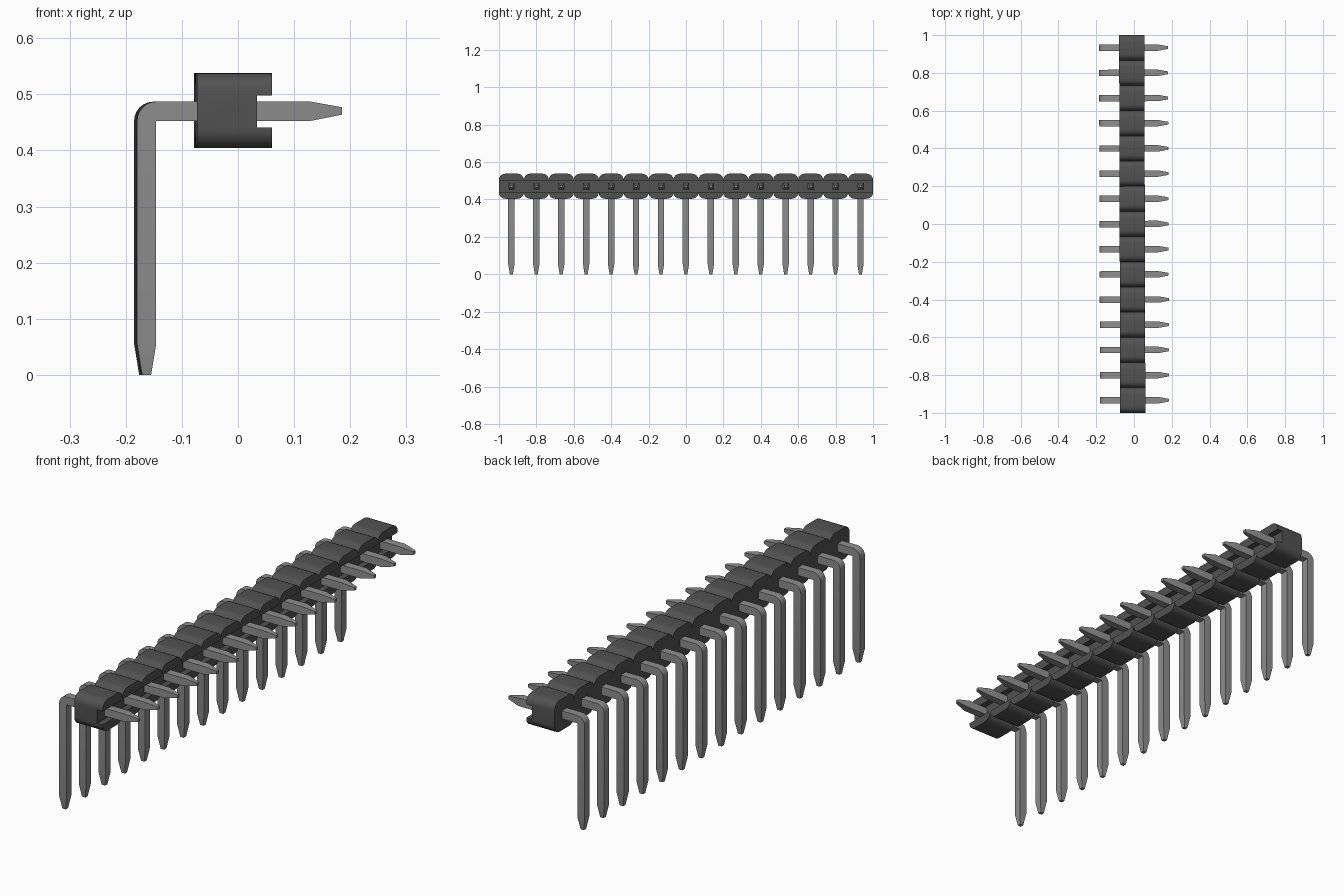
import bpy, bmesh, math

if "Cube" in bpy.data.objects:
    bpy.data.objects.remove(bpy.data.objects["Cube"])

COUNT, PITCH = 15, 2 / 15
YAW = 0.0028                        # the row sits very slightly turned


def material(name, value):
    m = bpy.data.materials.new(name)
    m.use_nodes = True
    colour = (value, value, value, 1)
    m.diffuse_color = colour
    m.node_tree.nodes["Principled BSDF"].inputs["Base Color"].default_value = colour
    return m


def finish(name, bm, mat):
    bmesh.ops.remove_doubles(bm, verts=bm.verts, dist=1e-5)
    bmesh.ops.recalc_face_normals(bm, faces=bm.faces)
    mesh = bpy.data.meshes.new(name)
    bm.to_mesh(mesh)
    bm.free()
    mesh.materials.append(mat)
    ob = bpy.data.objects.new(name, mesh)
    ob.rotation_euler.z = YAW
    bpy.context.collection.objects.link(ob)
    return ob


def smooth(ob):
    bpy.ops.object.select_all(action='DESELECT')
    ob.select_set(True)
    bpy.context.view_layer.objects.active = ob
    bpy.ops.object.shade_smooth_by_angle(angle=math.radians(30))


plastic = material("dark grey plastic", 0.085)
metal = material("grey metal", 0.27)

# Housing: scalloped outline in the y-z plane, extruded along x
X0, X1, Z0, Z1, R = -0.076, 0.0575, 0.404, 0.538, 0.034
STEPS = 6
bump = []                           # one rounded top: (y offset, height below top)
for i in range(STEPS + 1):
    a = math.pi / 2 * i / STEPS
    bump.append((-PITCH / 2 + R * (1 - math.cos(a)), R * (1 - math.sin(a))))
bump += [(-y, d) for y, d in reversed(bump)]

top, bottom = [], []
for c in range(COUNT):
    yc = -1 + PITCH * (c + 0.5)
    for k, (dy, d) in enumerate(bump):
        if c and k == 0:
            continue                # shared valley point
        top.append((yc + dy, Z1 - d))
        bottom.append((yc + dy, Z0 + d))
outline = top + bottom[::-1]

bm = bmesh.new()
face = bm.faces.new([bm.verts.new((X0, y, z)) for y, z in outline])
grown = bmesh.ops.extrude_face_region(bm, geom=[face])["geom"]
bmesh.ops.translate(bm, vec=(X1 - X0, 0, 0),
                    verts=[v for v in grown if isinstance(v, bmesh.types.BMVert)])
housing = finish("housing", bm, plastic)

# Slot running along the front of the housing
bm = bmesh.new()
bmesh.ops.create_cube(bm, size=1)
bmesh.ops.scale(bm, vec=(0.1, 2.2, 0.057), verts=bm.verts)
bmesh.ops.translate(bm, vec=(0.0315 + 0.05, 0, 0.4695), verts=bm.verts)
cutter = finish("slot_cutter", bm, plastic)
cutter.hide_render = True
mod = housing.modifiers.new("slot", 'BOOLEAN')
mod.operation, mod.object, mod.solver = 'DIFFERENCE', cutter, 'EXACT'
bpy.context.view_layer.objects.active = housing
bpy.ops.object.modifier_apply(modifier=mod.name)
bpy.data.objects.remove(cutter)
smooth(housing)

# Bent square pin: rings of (outer xz, inner xz, half width in y)
H = 0.017
XO, XI, ZI, ZO = -0.1825, -0.1485, 0.453, 0.487
BEND = 0.034
rings = [((-0.1735, 0), (-0.1575, 0), 0.008),
         ((XO, 0.055), (XI, 0.055), H)]
for i in range(7):
    a = math.pi / 2 * i / 6
    rings.append(((XO + BEND * (1 - math.cos(a)), ZO - BEND * (1 - math.sin(a))),
                  (XI, ZI), H))
rings += [((0.128, ZO), (0.128, ZI), H),
          ((0.183, 0.477), (0.183, 0.464), 0.007)]

for c in range(COUNT):
    yc = -1 + PITCH * (c + 0.5)
    bm = bmesh.new()
    loops = []
    for o, n, h in rings:
        loops.append([bm.verts.new((p[0], yc + s * h, p[1]))
                      for p, s in ((o, -1), (o, 1), (n, 1), (n, -1))])
    for a, b in zip(loops, loops[1:]):
        for k in range(4):
            j = (k + 1) % 4
            bm.faces.new((a[k], a[j], b[j], b[k]))
    bm.faces.new(loops[0])
    bm.faces.new(loops[-1])
    smooth(finish(f"pin_{c + 1}", bm, metal))
